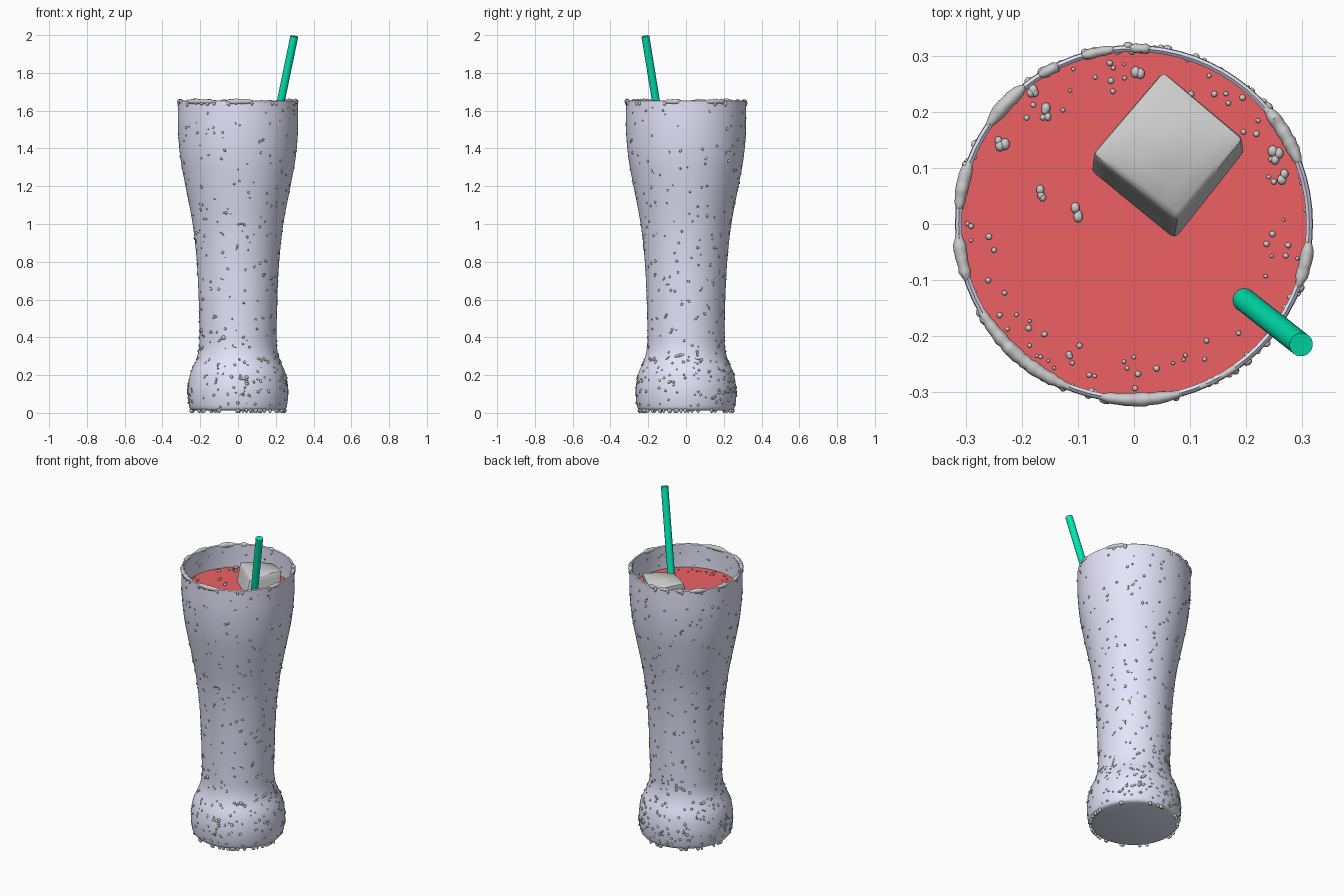
import bpy, bmesh, random
from math import sin, cos, pi, radians
from mathutils import Vector, Matrix

if "Cube" in bpy.data.objects:
    bpy.data.objects.remove(bpy.data.objects["Cube"])

random.seed(7)


def material(name, color):
    m = bpy.data.materials.new(name)
    m.diffuse_color = (*color, 1)
    m.use_nodes = True
    m.node_tree.nodes["Principled BSDF"].inputs["Base Color"].default_value = m.diffuse_color
    return m


def make(name, bm, mat=None, angle=40):
    bmesh.ops.recalc_face_normals(bm, faces=bm.faces)
    me = bpy.data.meshes.new(name)
    bm.to_mesh(me)
    bm.free()
    ob = bpy.data.objects.new(name, me)
    bpy.context.collection.objects.link(ob)
    if mat:
        me.materials.append(mat)
    bpy.ops.object.select_all(action='DESELECT')
    ob.select_set(True)
    bpy.context.view_layer.objects.active = ob
    bpy.ops.object.shade_smooth_by_angle(angle=radians(angle))
    return ob


def lathe(name, profile, mat, steps=72):
    bm = bmesh.new()
    verts = [bm.verts.new((r, 0, z)) for r, z in profile]
    edges = [bm.edges.new(p) for p in zip(verts, verts[1:])]
    bmesh.ops.spin(bm, geom=verts + edges, axis=(0, 0, 1), cent=(0, 0, 0),
                   angle=2 * pi, steps=steps)
    bmesh.ops.remove_doubles(bm, verts=bm.verts, dist=1e-4)
    return make(name, bm, mat)


# Outer silhouette of the glass, (radius, height)
KEYS = [(.235, .012), (.255, .025), (.265, .08), (.265, .14), (.252, .21), (.222, .28),
        (.207, .34), (.204, .42), (.208, .6), (.218, .8), (.24, 1.0), (.278, 1.2),
        (.305, 1.35), (.318, 1.5), (.318, 1.65)]


def smooth_profile(k, n=5):
    out = []
    for i in range(len(k) - 1):
        p0, p1, p2, p3 = (Vector(k[min(max(j, 0), len(k) - 1)]) for j in range(i - 1, i + 3))
        for s in range(n):
            t = s / n
            out.append(.5 * (2 * p1 + (p2 - p0) * t + (2 * p0 - 5 * p1 + 4 * p2 - p3) * t * t
                             + (3 * p1 - p0 - 3 * p2 + p3) * t ** 3))
    return out + [Vector(k[-1])]


OUTER = smooth_profile(KEYS)


def radius_at(z):
    for a, b in zip(OUTER, OUTER[1:]):
        if a.y <= z <= b.y:
            return a.x + (b.x - a.x) * (z - a.y) / (b.y - a.y)
    return OUTER[-1].x if z > 1 else OUTER[0].x


LEVEL = 1.51
glass_mat = material("glass", (.78, .78, .96))
drink_mat = material("drink", (.85, .12, .13))
straw_mat = material("straw", (0, .8, .45))

# Glass with a thin wall and a closed floor
inner = [(p.x - .011, p.y) for p in reversed(OUTER) if p.y > .08]
lathe("glass", [(0, .012)] + [tuple(p) for p in OUTER] + [(.3125, 1.655)] + inner
      + [(0, inner[-1][1])], glass_mat)

# Drink filling the glass
body = [(p.x - .0115, p.y) for p in OUTER if .1 < p.y < LEVEL - .01]
lathe("drink", [(0, body[0][1])] + body + [(radius_at(LEVEL) - .011, LEVEL), (0, LEVEL)], drink_mat)

# Leaning straw
top, low = Vector((.298, -.215, 1.994)), Vector((-.09, .09, .12))
bm = bmesh.new()
d = top - low
bmesh.ops.create_cone(bm, cap_ends=True, segments=32, radius1=.021, radius2=.021, depth=d.length,
                      matrix=Matrix.Translation((top + low) / 2)
                      @ d.to_track_quat('Z', 'Y').to_matrix().to_4x4())
make("straw", bm, straw_mat)

# Ice cube, twisted block with slightly domed top
corners = [(.07, -.045, 1.46), (.2, .125, 1.46), (.05, .2, 1.42), (-.08, .085, 1.46),
           (.078, .008, 1.60), (.196, .152, 1.625), (.052, .275, 1.585), (-.075, .125, 1.62)]
bm = bmesh.new()
v = [bm.verts.new(c) for c in corners]
for f in [(3, 2, 1, 0), (4, 5, 6, 7), (0, 1, 5, 4), (1, 2, 6, 5), (2, 3, 7, 6), (3, 0, 4, 7)]:
    bm.faces.new([v[i] for i in f])
bmesh.ops.bevel(bm, geom=bm.edges[:], offset=.01, segments=2, profile=.5, affect='EDGES')
bmesh.ops.subdivide_edges(bm, edges=[e for e in bm.edges if e.calc_length() > .05],
                          cuts=5, use_grid_fill=True)
for p in bm.verts:
    if p.co.z > 1.57:
        p.co.z += .02 * max(0, 1 - (p.co.xy - Vector((.06, .14))).length / .12)
make("ice_cube", bm, angle=35)


# Droplets: flattened beads oriented on a surface
def bead(bm, pos, normal, size, tangent_angle=0, sub=2):
    m = (Matrix.Translation(pos) @ Vector(normal).to_track_quat('Z', 'Y').to_matrix().to_4x4()
         @ Matrix.Rotation(tangent_angle, 4, 'Z') @ Matrix.Diagonal((*size, 1)))
    bmesh.ops.create_icosphere(bm, subdivisions=sub, radius=1, matrix=m)


def wall_bead(bm, a, z, size, rot=0):
    slope = (radius_at(min(z + .01, 1.65)) - radius_at(max(z - .01, .013))) / .02
    r = radius_at(z)
    bead(bm, (r * cos(a), r * sin(a), z), (cos(a), sin(a), -slope), size, rot)


def smear(bm, a, z, s):
    # irregular run made from a few merged beads
    direction = random.uniform(0, pi)
    for i in range(4):
        k = s * random.uniform(.5, 1)
        wall_bead(bm, a + i * s * .9 * cos(direction) / radius_at(z), z + i * s * .9 * sin(direction),
                  (k, k * random.uniform(.6, 1), k * .5), random.uniform(0, pi))


bm = bmesh.new()
for _ in range(430):
    s = random.uniform(.003, .0075)
    wall_bead(bm, random.uniform(0, 2 * pi), random.uniform(.03, 1.62),
              (s, s * random.uniform(.8, 1.5), s * .8), random.uniform(0, pi))
for _ in range(120):
    s = random.uniform(.004, .009)
    wall_bead(bm, random.uniform(0, 2 * pi), random.uniform(.03, .3), (s, s, s * .7))
for _ in range(30):
    smear(bm, random.uniform(0, 2 * pi), random.uniform(.06, .45), random.uniform(.007, .013))
for _ in range(24):
    smear(bm, random.uniform(0, 2 * pi), random.uniform(.45, 1.55), random.uniform(.005, .008))
for _ in range(40):
    a = random.uniform(0, 2 * pi)
    bead(bm, (.246 * cos(a), .246 * sin(a), .013), (0, 0, -1),
         (random.uniform(.006, .013), .009, .013), a)
make("outer_droplets", bm, angle=180)

# Beads on the drink and on the wall above it
bm = bmesh.new()
for _ in range(75):
    a, r = random.uniform(0, 2 * pi), random.uniform(.235, .3)
    s = random.uniform(.003, .006)
    bead(bm, (r * cos(a), r * sin(a), LEVEL + .002), (0, 0, 1), (s, s, s))
for x, y in [(-.235, .145), (-.15, .2), (-.168, .055), (-.1, .022), (.01, .27), (.25, .12),
             (.265, .085), (-.18, .24)]:
    for i in range(3):
        s = random.uniform(.006, .009)
        bead(bm, (x + random.uniform(-.008, .008), y + random.uniform(-.01, .01), LEVEL + .003),
             (0, 0, 1), (s, s * 1.2, s))
for _ in range(40):
    a, z = random.uniform(0, 2 * pi), random.uniform(LEVEL, 1.63)
    r, s = radius_at(z) - .011, random.uniform(.003, .006)
    bead(bm, (r * cos(a), r * sin(a), z), (-cos(a), -sin(a), 0), (s, s, s))
make("inner_droplets", bm, angle=180)

# Frost ridges lying over the rim, with small drips outside
bm = bmesh.new()
for a0, a1, w in [(-22, -5, .011), (19, 43, .012), (84, 92, .009), (96, 108, .009), (115, 123, .01),
                  (128, 147, .013), (158, 176, .011), (182, 200, .011), (206, 251, .012),
                  (257, 287, .012), (288, 312, .006)]:
    n = max(8, int((a1 - a0) / 1.5))
    rings = []
    for i in range(n + 1):
        t = i / n
        a = radians(a0 + (a1 - a0) * t)
        k = w * (max(.06, min(1, 4 * t, 4 * (1 - t))) ** .5) * random.uniform(.85, 1.1)
        h = k * random.uniform(.9, 1.4)
        rings.append([bm.verts.new(((.313 + k * cos(b)) * cos(a), (.313 + k * cos(b)) * sin(a),
                                    1.648 + h * sin(b))) for b in
                      (j * pi / 6 for j in range(12))])
    for p, q in zip(rings, rings[1:]):
        for j in range(12):
            bm.faces.new((p[j], p[j - 1], q[j - 1], q[j]))
    bm.faces.new(rings[0])
    bm.faces.new(rings[-1])
    for _ in range(max(1, int((a1 - a0) / 10))):
        a = radians(random.uniform(a0, a1))
        s = random.uniform(.006, .011)
        bead(bm, (.318 * cos(a), .318 * sin(a), 1.638), (cos(a), sin(a), 0),
             (s, random.uniform(.009, .018), .007))
make("rim_frost", bm, angle=60)
